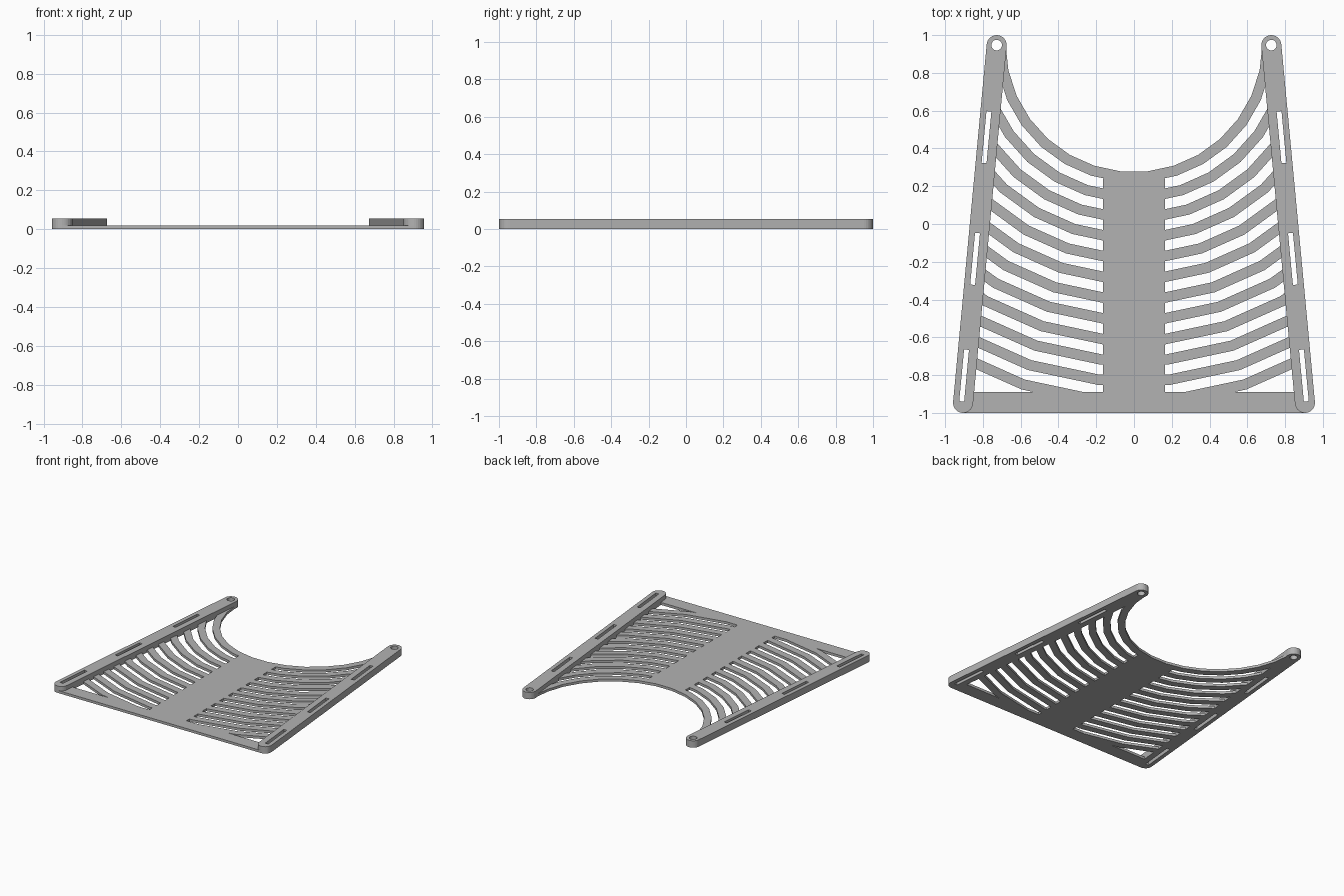
import bpy, bmesh, math
from mathutils import Vector

cube = bpy.data.objects.get("Cube")
if cube:
    bpy.data.objects.remove(cube, do_unlink=True)

PLATE_H, RAIL_H = 0.02, 0.055
ARC_Y, RIB_R, RIB_W, PITCH = 0.955, 0.68, 0.055, 0.1082
RIB_COUNT, STEP = 12, 12
SPINE_X, STRIP_Y = 0.165, -0.89
TOP, BOTTOM, RAIL_R = Vector((0.727, 0.947)), Vector((0.905, -0.947)), 0.053
ALONG = (BOTTOM - TOP).normalized()
OUT = Vector((-ALONG.y, ALONG.x))

grey = bpy.data.materials.new("plain grey")
grey.use_nodes = True
colour = (0.45, 0.45, 0.45, 1)
grey.diffuse_color = colour
grey.node_tree.nodes["Principled BSDF"].inputs["Base Color"].default_value = colour


def add(name, mesh, mirrored=True):
    obj = bpy.data.objects.new(name, mesh)
    bpy.context.collection.objects.link(obj)
    mesh.materials.clear()
    mesh.materials.append(grey)
    if mirrored:
        obj.modifiers.new("mirror", 'MIRROR')
    return obj


def polar(centre, radius, degrees):
    a = math.radians(degrees)
    return Vector((centre[0] + radius * math.cos(a), centre[1] + radius * math.sin(a)))


def clip(bm, point, normal):
    """Remove everything on the side the normal points to."""
    bmesh.ops.bisect_plane(bm, geom=bm.verts[:] + bm.edges[:] + bm.faces[:], dist=1e-5,
                           plane_co=(*point, 0), plane_no=(*normal, 0), clear_outer=True)


def extrude_flat(bm, name, height, mirrored=True):
    bmesh.ops.remove_doubles(bm, verts=bm.verts[:], dist=1e-5)
    new = bmesh.ops.extrude_face_region(bm, geom=bm.faces[:], use_keep_orig=True)["geom"]
    verts = [v for v in new if isinstance(v, bmesh.types.BMVert)]
    bmesh.ops.translate(bm, verts=verts, vec=(0, 0, height))
    if mirrored:  # leave the seam open on the mirror line
        seam = [f for f in bm.faces if all(abs(v.co.x) < 1e-4 for v in f.verts)]
        bmesh.ops.delete(bm, geom=seam, context='FACES')
    bmesh.ops.recalc_face_normals(bm, faces=bm.faces[:])
    mesh = bpy.data.meshes.new(name)
    bm.to_mesh(mesh)
    bm.free()
    return add(name, mesh, mirrored)


def slab(name, points, mirrored=True):
    bm = bmesh.new()
    bm.faces.new([bm.verts.new((x, y, 0)) for x, y in points])
    return extrude_flat(bm, name, PLATE_H, mirrored)


# Concentric faceted ribs, trimmed at the spine, bottom strip and rails
for k in range(RIB_COUNT):
    bm = bmesh.new()
    inner = RIB_R + k * PITCH
    rows = []
    for deg in range(-96, 1, STEP):
        rows.append([bm.verts.new((*polar((0, ARC_Y), r, deg), 0))
                     for r in (inner, inner + RIB_W)])
    for a, b in zip(rows, rows[1:]):
        bm.faces.new((a[0], a[1], b[1], b[0]))
    clip(bm, (SPINE_X if k else 0, 0), (-1, 0))
    clip(bm, (0, STRIP_Y), (0, -1))
    clip(bm, TOP - OUT * 0.03, OUT)
    extrude_flat(bm, "front_arc" if k == 0 else f"rib_{k}", PLATE_H)

# Central spine and bottom strip
slab("spine", [(-SPINE_X, STRIP_Y), (SPINE_X, STRIP_Y),
               (SPINE_X, 0.242), (-SPINE_X, 0.242)], False)
half = [(0.905, -1), (0.905, -0.97), (0.87, -0.97), (0.865, STRIP_Y)]
slab("bottom_strip", half + [(-x, y) for x, y in reversed(half)], False)

# Raised side rail outline with an eyelet and three slots
base = math.degrees(math.atan2(OUT.y, OUT.x))
outline = [polar(TOP, RAIL_R, base + i * STEP) for i in range(16)]
outline += [polar(BOTTOM, RAIL_R, base + 180 + i * STEP) for i in range(16)]
loops = [outline, [polar(TOP, 0.028, i * STEP) for i in range(30)]]
for start in (0.353, 1.0, 1.62):
    mid = TOP + OUT * 0.008
    loops.append([mid + ALONG * (start + d) + OUT * w for d, w in
                  ((0, -0.013), (0.275, -0.013), (0.275, 0.013), (0, 0.013))])

curve = bpy.data.curves.new("rail_outline", 'CURVE')
curve.dimensions = '2D'
curve.fill_mode = 'BOTH'
curve.extrude = RAIL_H / 2
for loop in loops:
    spline = curve.splines.new('POLY')
    spline.points.add(len(loop) - 1)
    for p, co in zip(spline.points, loop):
        p.co = (co.x, co.y, 0, 1)
    spline.use_cyclic_u = True
helper = bpy.data.objects.new("rail_outline", curve)
bpy.context.collection.objects.link(helper)
bpy.context.view_layer.update()
graph = bpy.context.evaluated_depsgraph_get()
mesh = bpy.data.meshes.new_from_object(helper.evaluated_get(graph))
bpy.data.objects.remove(helper, do_unlink=True)

bm = bmesh.new()
bm.from_mesh(mesh)
bmesh.ops.remove_doubles(bm, verts=bm.verts[:], dist=1e-5)
bmesh.ops.translate(bm, verts=bm.verts[:], vec=(0, 0, RAIL_H / 2))
bmesh.ops.recalc_face_normals(bm, faces=bm.faces[:])
for f in bm.faces:
    f.smooth = False
bm.to_mesh(mesh)
bm.free()
add("side_rails", mesh)
